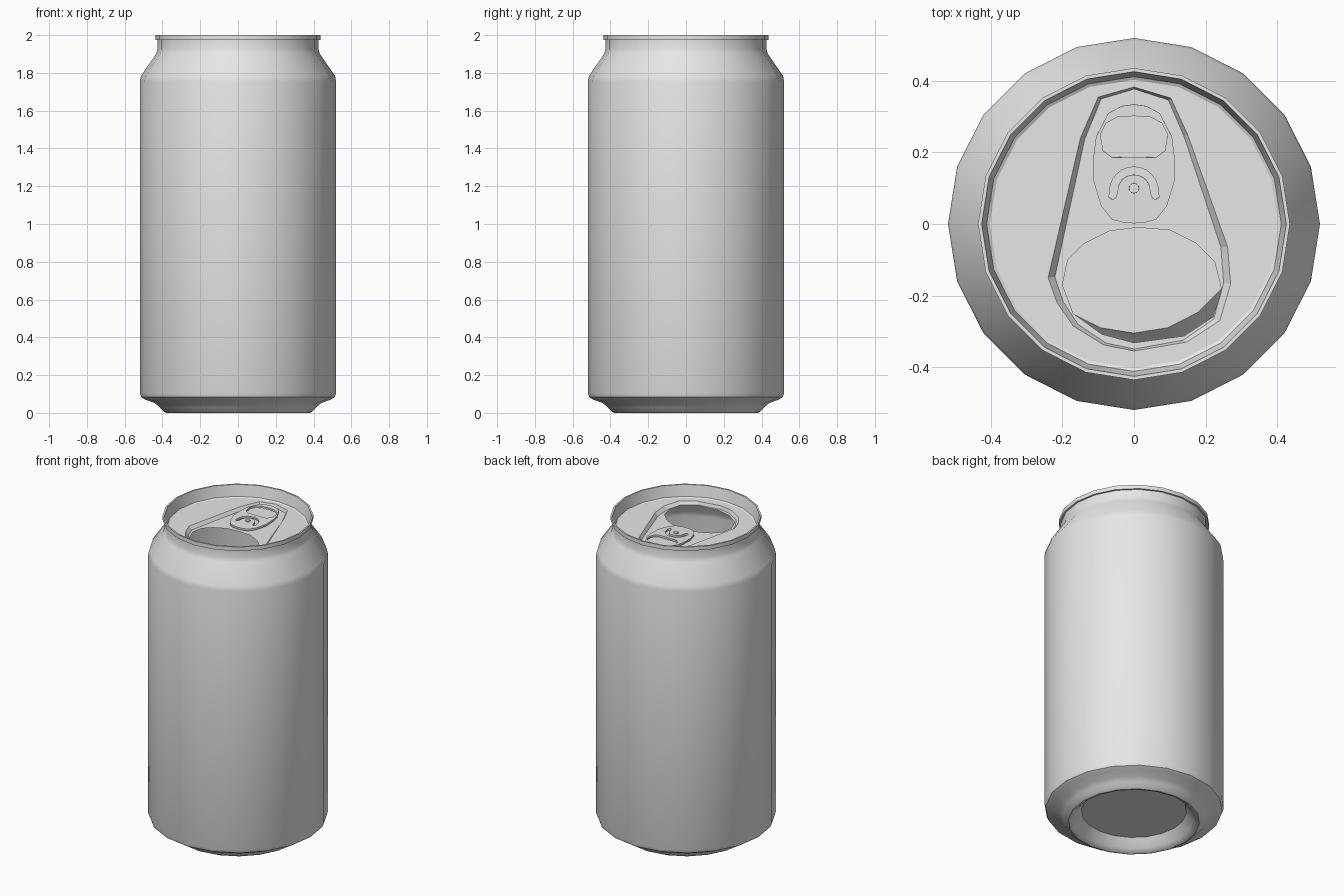
import bpy, bmesh, math
from mathutils import Matrix

cube = bpy.data.objects.get("Cube")
if cube:
    bpy.data.objects.remove(cube, do_unlink=True)

SIDES = 20
LID_Z, PANEL_Z = 1.925, 1.905

metal = bpy.data.materials.new("light_grey_metal")
metal.use_nodes = True
grey = (0.8, 0.8, 0.8, 1)
metal.diffuse_color = grey
metal.node_tree.nodes["Principled BSDF"].inputs["Base Color"].default_value = grey


def add(name, mesh, smooth=False):
    """Link a mesh as a named metal part."""
    obj = bpy.data.objects.new(name, mesh)
    bpy.context.collection.objects.link(obj)
    mesh.materials.clear()
    mesh.materials.append(metal)
    if smooth:
        bpy.ops.object.select_all(action='DESELECT')
        obj.select_set(True)
        bpy.context.view_layer.objects.active = obj
        bpy.ops.object.shade_smooth_by_angle(angle=math.radians(32))
    return obj


def from_bmesh(name, bm, smooth=False):
    mesh = bpy.data.meshes.new(name)
    bm.to_mesh(mesh)
    bm.free()
    return add(name, mesh, smooth)


def lathe(name, profile, smooth=True):
    """Spin a radius/height profile around z."""
    bm = bmesh.new()
    verts = [bm.verts.new((r, 0, z)) for r, z in profile]
    edges = [bm.edges.new(pair) for pair in zip(verts, verts[1:])]
    bmesh.ops.spin(bm, geom=verts + edges, cent=(0, 0, 0), axis=(0, 0, 1),
                   angle=math.tau, steps=SIDES, use_merge=True)
    bmesh.ops.remove_doubles(bm, verts=bm.verts, dist=0.0005)
    bmesh.ops.dissolve_degenerate(bm, edges=bm.edges, dist=0.0001)
    bmesh.ops.recalc_face_normals(bm, faces=bm.faces)
    return from_bmesh(name, bm, smooth)


def plate(name, outlines, z, thickness=0.0):
    """Fill the first outline, leaving the others as openings."""
    curve = bpy.data.curves.new(name, 'CURVE')
    curve.dimensions = '2D'
    curve.fill_mode = 'BOTH'
    curve.extrude = thickness / 2
    for outline in outlines:
        spline = curve.splines.new('POLY')
        spline.points.add(len(outline) - 1)
        for point, (x, y) in zip(spline.points, outline):
            point.co = (x, y, 0, 1)
        spline.use_cyclic_u = True
    temp = bpy.data.objects.new(name + "_curve", curve)
    bpy.context.collection.objects.link(temp)
    graph = bpy.context.evaluated_depsgraph_get()
    mesh = bpy.data.meshes.new_from_object(temp.evaluated_get(graph))
    bpy.data.objects.remove(temp, do_unlink=True)
    bm = bmesh.new()
    bm.from_mesh(mesh)
    bmesh.ops.remove_doubles(bm, verts=bm.verts, dist=0.0001)
    if thickness:
        bmesh.ops.recalc_face_normals(bm, faces=bm.faces)
    else:
        bm.normal_update()
        bmesh.ops.reverse_faces(bm, faces=[f for f in bm.faces if f.normal.z < 0])
    bm.to_mesh(mesh)
    bm.free()
    obj = add(name, mesh)
    obj.location.z = z
    return obj


def arc(radius, start, end, steps, cy=0.0):
    angles = [math.radians(start + (end - start) * i / steps) for i in range(steps + 1)]
    return [(radius * math.cos(a), cy + radius * math.sin(a)) for a in angles]


def mirrored(half):
    """Close a left-right symmetric outline from its +x half."""
    return half + [(-x, y) for x, y in reversed(half) if x > 0]


# Shell: domed base, foot, wall, neck and rolled rim
lathe("can_body", [
    (0, 0.07), (0.305, 0.07), (0.345, 0.02), (0.365, 0.003), (0.38, 0),
    (0.395, 0.008), (0.415, 0.03), (0.44, 0.052), (0.49, 0.07), (0.512, 0.083),
    (0.52, 0.105), (0.52, 1.755), (0.513, 1.785), (0.434, 1.9), (0.425, 1.925),
    (0.425, 1.975)])
lathe("rim", [(0.425, 1.975), (0.436, 1.975), (0.436, 2.0), (0.426, 2.0),
              (0.412, 1.93), (0.403, LID_Z)])

# Lid with a teardrop recess
recess = [(0, 0.383), (0.103, 0.352), (0.15, 0.25), (0.262, -0.065), (0.27, -0.168),
          (0.24, -0.27), (0.148, -0.33), (0, -0.355), (-0.085, -0.338),
          (-0.17, -0.285), (-0.215, -0.22), (-0.24, -0.15), (-0.15, 0.24), (-0.1, 0.355)]
floor = [(0.01 + (x - 0.01) * 0.925, y * 0.985) for x, y in recess]
plate("lid", [arc(0.403, 0, 342, SIDES - 1), recess], LID_Z)

# Sloping wall of the recess
bm = bmesh.new()
upper = [bm.verts.new((x, y, LID_Z)) for x, y in recess]
lower = [bm.verts.new((x, y, PANEL_Z)) for x, y in floor]
for i in range(len(recess)):
    bm.faces.new((upper[i], upper[i - 1], lower[i - 1], lower[i]))
from_bmesh("recess_wall", bm)

# Recessed panel with the drinking opening
opening = [(0.01, -0.01), (0.1, -0.017), (0.175, -0.055), (0.225, -0.105),
           (0.245, -0.185), (0.22, -0.26), (0.14, -0.313), (0, -0.332), (-0.09, -0.308),
           (-0.17, -0.25), (-0.2, -0.17), (-0.185, -0.1), (-0.14, -0.055), (-0.07, -0.02)]
plate("recess_panel", [floor, opening], PANEL_Z)

# Pull tab with finger hole and curved slot around the rivet
tab = mirrored([(0, 0.335), (0.035, 0.33), (0.072, 0.31), (0.106, 0.245), (0.113, 0.19),
                (0.113, 0.12), (0.092, 0.05), (0.062, 0.013), (0.03, 0.004), (0, 0.002)])
finger_hole = mirrored([(0, 0.302), (0.045, 0.3), (0.078, 0.282), (0.094, 0.25),
                        (0.086, 0.205), (0.062, 0.187), (0, 0.186)])
slot = ([(0.07, 0.075)] + arc(0.068, 0, 180, 12, 0.092) + [(-0.07, 0.075), (-0.06, 0.068),
        (-0.05, 0.075)] + arc(0.046, 180, 0, 12, 0.092) + [(0.05, 0.075), (0.06, 0.068)])
pull_tab = plate("pull_tab", [tab, finger_hole, slot], PANEL_Z + 0.012, 0.012)
pull_tab.rotation_euler.x = math.radians(2)

# Rivet
bm = bmesh.new()
bmesh.ops.create_cone(bm, cap_ends=True, segments=12, radius1=0.016, radius2=0.014, depth=0.028,
                      matrix=Matrix.Translation((0, 0.1, PANEL_Z + 0.014)))
from_bmesh("rivet", bm, smooth=True)
